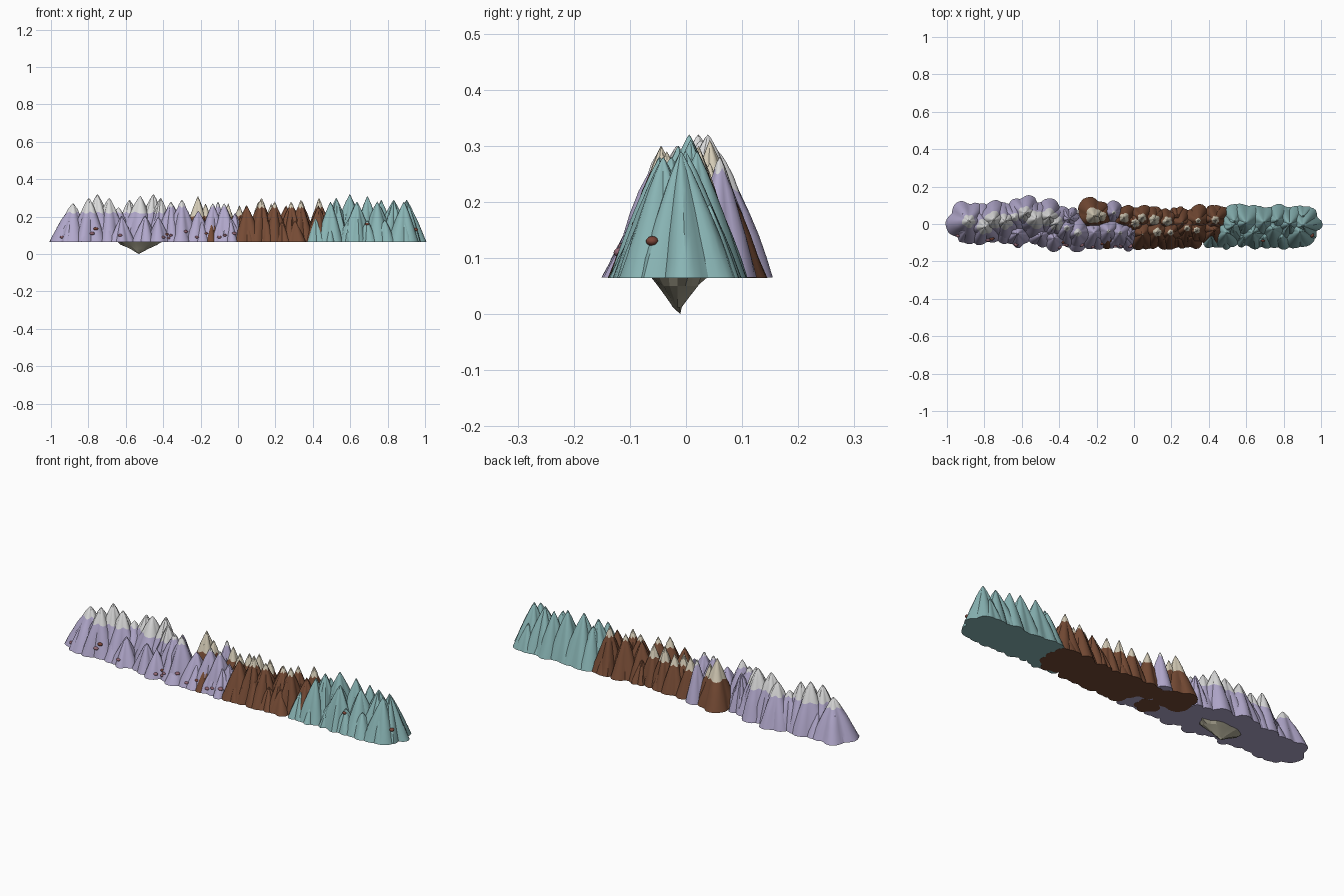
import bpy
import bmesh
import math
import random
from mathutils import Vector
from mathutils.bvhtree import BVHTree

random.seed(11)
if "Cube" in bpy.data.objects:
    bpy.data.objects.remove(bpy.data.objects["Cube"])

GROUND = 0.065
SECTORS = 36


def material(name, color):
    m = bpy.data.materials.new(name)
    m.use_nodes = True
    m.diffuse_color = (*color, 1)
    m.node_tree.nodes["Principled BSDF"].inputs["Base Color"].default_value = (*color, 1)
    return m


lilac = material("lilac rock", (0.44, 0.39, 0.60))
brown = material("brown rock", (0.18, 0.07, 0.035))
teal = material("teal rock", (0.25, 0.46, 0.46))
snow = material("grey snow", (0.70, 0.70, 0.70))
cream = material("cream snow", (0.66, 0.60, 0.47))
khaki = material("khaki stone", (0.34, 0.32, 0.24))
red = material("red pebble", (0.20, 0.06, 0.04))
pink = material("pink pebble", (0.30, 0.14, 0.18))


def add_peak(bm, x, y, top, radius, cap, base, power):
    """One cone with rounded spurs and sharp gullies; faces above the cap use the second material."""
    folds = random.choice((4, 5, 6))
    turn = random.uniform(0, math.tau)
    lean = Vector((random.uniform(-0.1, 0.1), random.uniform(-0.1, 0.1))) * radius
    levels = [z for z in (base, 0.10, 0.14, 0.18, 0.22) if z < min(top, cap) - 0.015]
    if cap < top - 0.01:
        levels += [cap + (top - cap) * s for s in (0, 0.35, 0.7)]
    else:
        levels.append((levels[-1] + top) / 2)
    levels.append(top - 0.006)
    rings = []
    for z in levels:
        ring = []
        for i in range(SECTORS):
            a = math.tau * i / SECTORS
            spur = abs(math.sin(folds * a / 2 + turn + 0.5 * math.sin(a + turn)))
            t = (z - base) / (top - base)
            r = radius * (1 - t) ** power * (0.84 + 0.25 * spur + random.uniform(-0.02, 0.02))
            dz = 0.012 * (0.5 - spur) if z == cap else 0
            c = Vector((x, y)) + lean * t
            ring.append(bm.verts.new((c.x + r * math.cos(a), c.y + r * math.sin(a), z + dz)))
        rings.append(ring)
    for z, low, high in zip(levels, rings, rings[1:]):
        for i in range(SECTORS):
            j = (i + 1) % SECTORS
            f = bm.faces.new((low[i], low[j], high[j], high[i]))
            f.material_index = int(z >= cap)
    tip = bm.verts.new((x + lean.x, y + lean.y, top))
    for i in range(SECTORS):
        f = bm.faces.new((rings[-1][i], rings[-1][(i + 1) % SECTORS], tip))
        f.material_index = int(top > cap)
    bm.faces.new(rings[0][::-1])


def finish(bm, name, materials, angle=32):
    mesh = bpy.data.meshes.new(name)
    bm.to_mesh(mesh)
    bm.free()
    ob = bpy.data.objects.new(name, mesh)
    bpy.context.collection.objects.link(ob)
    for m in materials:
        mesh.materials.append(m)
    bpy.ops.object.select_all(action="DESELECT")
    ob.select_set(True)
    bpy.context.view_layer.objects.active = ob
    bpy.ops.object.shade_smooth_by_angle(angle=math.radians(angle))
    return ob


def mountain_range(name, materials, groups, foothills, base, power):
    """Groups are (cap, peaks) with peaks (x, y, top, radius) in hundredths; foothills are (start, end, y)."""
    bm = bmesh.new()
    for cap, peaks in groups:
        for p in peaks:
            add_peak(bm, *(v / 100 for v in p), cap, base, power)
    for start, end, y in foothills:
        count = round((end - start) / 0.1) + 1
        for k in range(count):
            x = start + (end - start) * k / (count - 1)
            add_peak(bm, x + random.uniform(-0.01, 0.01), y + random.uniform(-0.01, 0.01),
                     random.uniform(0.17, 0.215), random.uniform(0.055, 0.068), 1, base, 0.85)
    return finish(bm, name, materials)


# Lilac range: high snowfields at the far end, small caps toward the middle
lilac_range = mountain_range(
    "lilac_mountains", (lilac, snow),
    [(0.222, [(-89, 1, 27, 11), (-80, -1, 30, 10), (-75, 2, 32, 10), (-69, 1, 30, 10),
              (-58, 5, 29, 10), (-53, 2, 31, 11), (-46, 3, 32, 10), (-42, 1, 30, 9),
              (-64, 3, 25, 10)]),
     (0.255, [(-36, -3, 28, 9), (-30, -4, 29, 9), (-35, 2, 26, 7), (-14, -4, 27, 8),
              (-7, -5, 27, 8), (-11, 6, 28, 6), (-22, -5, 23, 8), (-2, -5, 22, 6)])],
    [(-0.90, -0.70, -0.035), (-0.62, -0.50, -0.055), (-0.42, -0.20, -0.075), (-0.10, -0.04, -0.075),
     (-0.92, -0.80, 0.045)],
    GROUND, 0.8)

# Brown range with cream caps, lower on the middle and rear summits
brown_range = mountain_range(
    "brown_mountains", (brown, cream),
    [(0.205, [(-22, 5, 31, 9), (-17, 4, 27, 7), (-5, 3, 27, 7), (1, 0, 26, 7),
              (4, 3, 26, 7), (11, 2, 28, 7), (18, 1, 27, 7)]),
     (0.25, [(5, -5, 26, 9), (12, -4, 30, 9), (19, -4, 28, 9), (25, 0, 26, 8),
             (29, -3, 28, 9), (33, -3, 29, 8), (34, 2, 28, 8), (44, 2, 30, 8)]),
     (1, [(-14, -7, 18, 6), (43, -4, 26, 8)])],
    [(0.06, 0.32, -0.075), (0.02, 0.44, 0.03)], GROUND - 0.0008, 0.9)

# Teal range without snow
teal_range = mountain_range(
    "teal_mountains", (teal,),
    [(1, [(49, -5, 28, 8), (52, -2, 30, 9), (54, 2, 27, 8), (60, 1, 32, 10),
          (63, -4, 28, 9), (69, 1, 31, 9), (75, -3, 28, 9), (77, 2, 29, 8),
          (83, 0, 29, 10), (88, -4, 28, 9), (91, 0, 29, 9), (42, -7, 19, 6)])],
    [(0.48, 0.89, -0.065), (0.57, 0.90, 0.035)], GROUND - 0.0004, 0.85)

# Hanging stone below the lilac range
bm = bmesh.new()
outer = None
for level, size in ((GROUND, 1.0), (0.05, 0.78), (0.03, 0.42), (0.012, 0.17)):
    ring = []
    for i in range(18):
        a = math.tau * i / 18
        r = size * random.uniform(0.82, 1.08)
        ring.append(bm.verts.new((-0.53 + 0.125 * r * math.cos(a), -0.015 + 0.05 * r * math.sin(a), level)))
    if outer:
        for i in range(18):
            j = (i + 1) % 18
            bm.faces.new((outer[i], ring[i], ring[j], outer[j]))
    else:
        bm.faces.new(ring)
    outer = ring
tip = bm.verts.new((-0.53, -0.01, 0))
for i in range(18):
    bm.faces.new((outer[(i + 1) % 18], outer[i], tip))
bmesh.ops.recalc_face_normals(bm, faces=bm.faces)
finish(bm, "hanging_stone", (khaki,), 15)


# Pebbles resting on the slopes
def pebbles(name, mat, ground, spots, direction):
    tree = BVHTree.FromObject(ground, bpy.context.evaluated_depsgraph_get())
    bm = bmesh.new()
    for across, z in spots:
        start = Vector((across, -1, z)) if direction.y else Vector((2, across, z))
        hit = tree.ray_cast(start, direction)[0]
        if hit:
            made = bmesh.ops.create_icosphere(bm, subdivisions=2, radius=random.uniform(0.008, 0.012))
            for v in made["verts"]:
                v.co = Vector((v.co.x * 1.2, v.co.y, v.co.z * 0.75)) + hit
    finish(bm, name, (mat,))


inward = Vector((0, 1, 0))
pebbles("pink_pebbles", pink, lilac_range,
        [(-0.94, 0.09), (-0.78, 0.11), (-0.63, 0.10), (-0.40, 0.09), (-0.37, 0.085),
         (-0.36, 0.10), (-0.28, 0.12), (-0.22, 0.09), (-0.10, 0.09), (-0.07, 0.10),
         (-0.02, 0.11)], inward)
pebbles("red_pebbles", red, lilac_range,
        [(-0.76, 0.135), (-0.38, 0.105), (-0.17, 0.11)], inward)
pebbles("teal_slope_pebble", red, teal_range, [(0.69, 0.16)], inward)
pebbles("end_slope_pebble", red, teal_range, [(-0.06, 0.13)], Vector((-1, 0, 0)))
